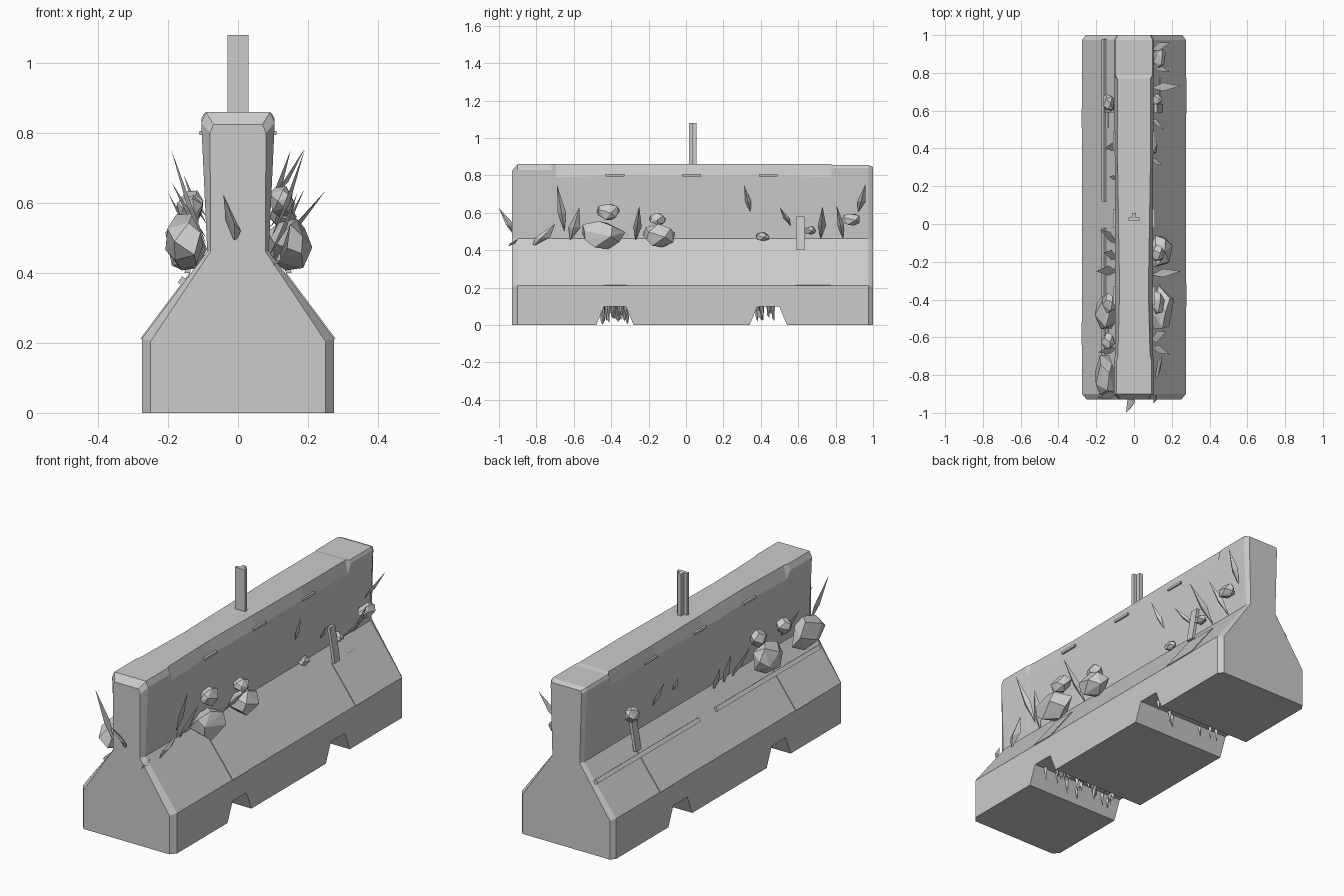
import bpy, bmesh, math, random
from mathutils import Vector, Matrix

random.seed(7)
grey = bpy.data.materials.new("plain grey")
grey.diffuse_color = (0.6, 0.6, 0.6, 1)


def finish(name, bm):
    bmesh.ops.recalc_face_normals(bm, faces=bm.faces[:])
    me = bpy.data.meshes.new(name)
    bm.to_mesh(me)
    bm.free()
    me.materials.append(grey)
    ob = bpy.data.objects.new(name, me)
    bpy.context.collection.objects.link(ob)
    return ob


def hull(bm, points):
    """Add the convex hull of some points as a separate shell."""
    part = bmesh.new()
    for p in points:
        part.verts.new(p)
    res = bmesh.ops.convex_hull(part, input=part.verts[:])
    loose = [v for v in part.verts if not v.link_faces]
    bmesh.ops.delete(part, geom=loose, context='VERTS')
    me = bpy.data.meshes.new("tmp")
    part.to_mesh(me)
    part.free()
    bm.from_mesh(me)
    bpy.data.meshes.remove(me)


def rock(bm, c, size, n=15):
    pts = []
    for i in range(n):                       # spiral of jittered points
        h = 1 - 2 * (i + 0.5) / n
        a = i * 2.4 + random.uniform(-0.3, 0.3)
        r = math.sqrt(1 - h * h)
        k = random.uniform(0.85, 1.08)
        pts.append(Vector((c[0] + size[0] * r * math.cos(a) * k,
                           c[1] + size[1] * r * math.sin(a) * k,
                           c[2] + size[2] * h * k)))
    hull(bm, pts)


def blade(bm, base, tip, width, thick=0.012):
    base, tip = Vector(base), Vector(tip)
    mid = base.lerp(tip, 0.4)
    w, t = Vector((0, width / 2, 0)), Vector((thick, 0, 0))
    hull(bm, [base, tip, mid + w, mid - w * 0.8, mid + t])


def box(bm, c, size, tilt=0.0):
    m = (Matrix.Translation(c) @ Matrix.Rotation(tilt, 4, 'Y')
         @ Matrix.Diagonal((*size, 1)))
    bmesh.ops.create_cube(bm, size=1, matrix=m)


# barrier body: cross-sections lofted along y
# (y, inset, top half width, bevel start height, bevel half width, top height)
stations = [
    (-0.93, 0.025, 0.080, 0.80, 0.070, 0.825), (-0.90, 0, 0.105, 0.83, 0.092, 0.86),
    (-0.72, 0, 0.105, 0.83, 0.092, 0.86), (-0.695, 0, 0.100, 0.79, 0.085, 0.86),
    (-0.35, 0, 0.100, 0.80, 0.076, 0.86), (0.0, 0, 0.101, 0.795, 0.082, 0.86),
    (0.40, 0, 0.102, 0.80, 0.088, 0.86), (0.77, 0, 0.102, 0.79, 0.088, 0.86),
    (0.79, 0, 0.105, 0.84, 0.098, 0.855), (0.975, 0, 0.105, 0.84, 0.098, 0.855),
    (1.0, 0.02, 0.090, 0.83, 0.085, 0.845)]
bm = bmesh.new()
rings = []
for y, ins, tw, bz, bw, tz in stations:
    half = [(0.275 - ins, 0), (0.275 - ins, 0.212 - ins * 0.3),
            (0.088 - ins * 0.4, 0.462), (tw, bz), (bw, tz)]
    loop = half + [(-x, z) for x, z in reversed(half)]
    rings.append([bm.verts.new((x, y, z)) for x, z in loop])
for a, b in zip(rings, rings[1:]):
    for i in range(len(a)):
        j = (i + 1) % len(a)
        bm.faces.new((a[i], a[j], b[j], b[i]))
bm.faces.new(rings[0])
bm.faces.new(rings[-1])
body = finish("barrier_body", bm)

# drainage notches cut through the foot
bm = bmesh.new()
for y in (-0.38, 0.44):
    hull(bm, [(x, y + s * w, z) for x in (-0.4, 0.4) for s in (-1, 1)
              for w, z in ((0.108, -0.02), (0.058, 0.1))])
cutter = finish("notch_cutter", bm)
cutter.hide_render = True
mod = body.modifiers.new("notches", 'BOOLEAN')
mod.operation, mod.solver, mod.object = 'DIFFERENCE', 'EXACT', cutter
bpy.context.view_layer.objects.active = body
bpy.ops.object.modifier_apply(modifier=mod.name)
bpy.data.objects.remove(cutter)

# T-section post on the top
bm = bmesh.new()
box(bm, (0, 0.025, 0.94), (0.06, 0.018, 0.28))
box(bm, (0, 0.045, 0.94), (0.022, 0.024, 0.28))
finish("top_post", bm)

# thin plates on the slopes, small slots under the top edge
bm = bmesh.new()
tilt = math.atan2(0.25, 0.187)
for s, ys in ((1, ((-0.378, 0.125), (0.68, 0.19))), (-1, ((-0.58, 0.12), (0.56, 0.1)))):
    for y, w in ys:
        box(bm, (s * 0.206, y, 0.305), (0.235, w, 0.006), s * tilt)
finish("slope_plates", bm)
bm = bmesh.new()
for s in (-1, 1):
    for y in (-0.38, 0.03, 0.44):
        box(bm, (s * 0.1, y, 0.80), (0.02, 0.1, 0.012))
finish("edge_slots", bm)

# long rails on the left slope
bm = bmesh.new()
for y, length in ((0.55, 0.86), (-0.45, 0.86)):
    box(bm, (-0.157, y, 0.375), (0.022, length, 0.022), -tilt)
finish("left_rails", bm)

# leaning planks
bm = bmesh.new()
for s in (-1, 1):
    hull(bm, [(s * x + dx, 0.612 + dy, z) for x, z in ((0.145, 0.40), (0.115, 0.58))
              for dx in (-0.008, 0.008) for dy in (-0.022, 0.022)])
finish("leaning_planks", bm)

# rocks resting on the ledges: centre, half sizes
bm = bmesh.new()
for c, size in [
        ((0.145, -0.46, 0.485), (0.07, 0.135, 0.085)), ((0.14, -0.15, 0.48), (0.065, 0.10, 0.07)),
        ((0.125, -0.42, 0.605), (0.04, 0.065, 0.05)), ((0.125, -0.155, 0.565), (0.04, 0.05, 0.035)),
        ((0.105, 0.405, 0.472), (0.025, 0.042, 0.026)), ((0.12, 0.66, 0.505), (0.03, 0.035, 0.025)),
        ((0.135, 0.88, 0.565), (0.04, 0.055, 0.035)),
        ((-0.15, -0.80, 0.49), (0.06, 0.125, 0.09)), ((-0.15, -0.47, 0.48), (0.06, 0.11, 0.085)),
        ((-0.13, -0.42, 0.595), (0.04, 0.055, 0.045)), ((-0.14, -0.62, 0.585), (0.04, 0.05, 0.04)),
        ((-0.135, 0.64, 0.60), (0.035, 0.05, 0.04))]:
    rock(bm, c, size)
finish("rocks", bm)

# pointed shards and blades: base, tip, width
bm = bmesh.new()
for base, tip, w in [
        ((0.095, -0.65, 0.50), (0.19, -0.69, 0.75), 0.05), ((0.09, -0.62, 0.45), (0.17, -0.57, 0.63), 0.07),
        ((0.09, -0.27, 0.45), (0.25, -0.25, 0.635), 0.05), ((0.09, 0.345, 0.60), (0.15, 0.31, 0.75), 0.035),
        ((0.09, 0.56, 0.53), (0.16, 0.50, 0.63), 0.035), ((0.09, 0.72, 0.46), (0.25, 0.73, 0.635), 0.05),
        ((0.09, 0.84, 0.46), (0.19, 0.805, 0.64), 0.04), ((0.09, 0.92, 0.60), (0.19, 0.96, 0.755), 0.05),
        ((0.11, -0.82, 0.42), (0.15, -0.70, 0.54), 0.09), ((0.10, -0.95, 0.42), (0.12, -0.90, 0.46), 0.03),
        ((-0.09, -0.90, 0.48), (-0.19, -0.92, 0.75), 0.05), ((-0.09, -0.66, 0.50), (-0.19, -0.68, 0.66), 0.05),
        ((-0.09, -0.25, 0.44), (-0.20, -0.25, 0.63), 0.06), ((-0.09, -0.18, 0.43), (-0.16, -0.15, 0.62), 0.06),
        ((-0.09, -0.10, 0.43), (-0.18, -0.03, 0.60), 0.06), ((-0.09, 0.41, 0.54), (-0.155, 0.40, 0.68), 0.05),
        ((-0.09, 0.24, 0.56), (-0.13, 0.25, 0.64), 0.03)]:
    blade(bm, base, tip, w, 0.015 if base[0] > 0 else -0.015)
# blade on the front end
hull(bm, [(-0.01, -0.92, 0.48), (-0.042, -1.0, 0.625), (-0.035, -0.93, 0.55),
          (0.008, -0.94, 0.52), (-0.01, -0.965, 0.54)])
finish("shards", bm)

# splintered debris inside the notches
bm = bmesh.new()
for yc, count in ((-0.38, 40), (0.44, 9)):
    for i in range(count):
        x, y = random.uniform(-0.22, 0.22), yc + random.uniform(-0.07, 0.07)
        top = min(0.1, 0.1 * (0.108 - abs(y - yc)) / 0.05)
        h = random.uniform(0.04, 0.09)
        hull(bm, [(x + a, y + b, z) for a, b in ((-0.009, -0.008), (0.01, -0.004), (0, 0.01))
                  for z in (top,)] +
             [(x + 0.004, y + 0.006, max(0.002, top - h)), (x - 0.008, y - 0.006, max(0.008, top - h * 0.8))])
finish("notch_debris", bm)
